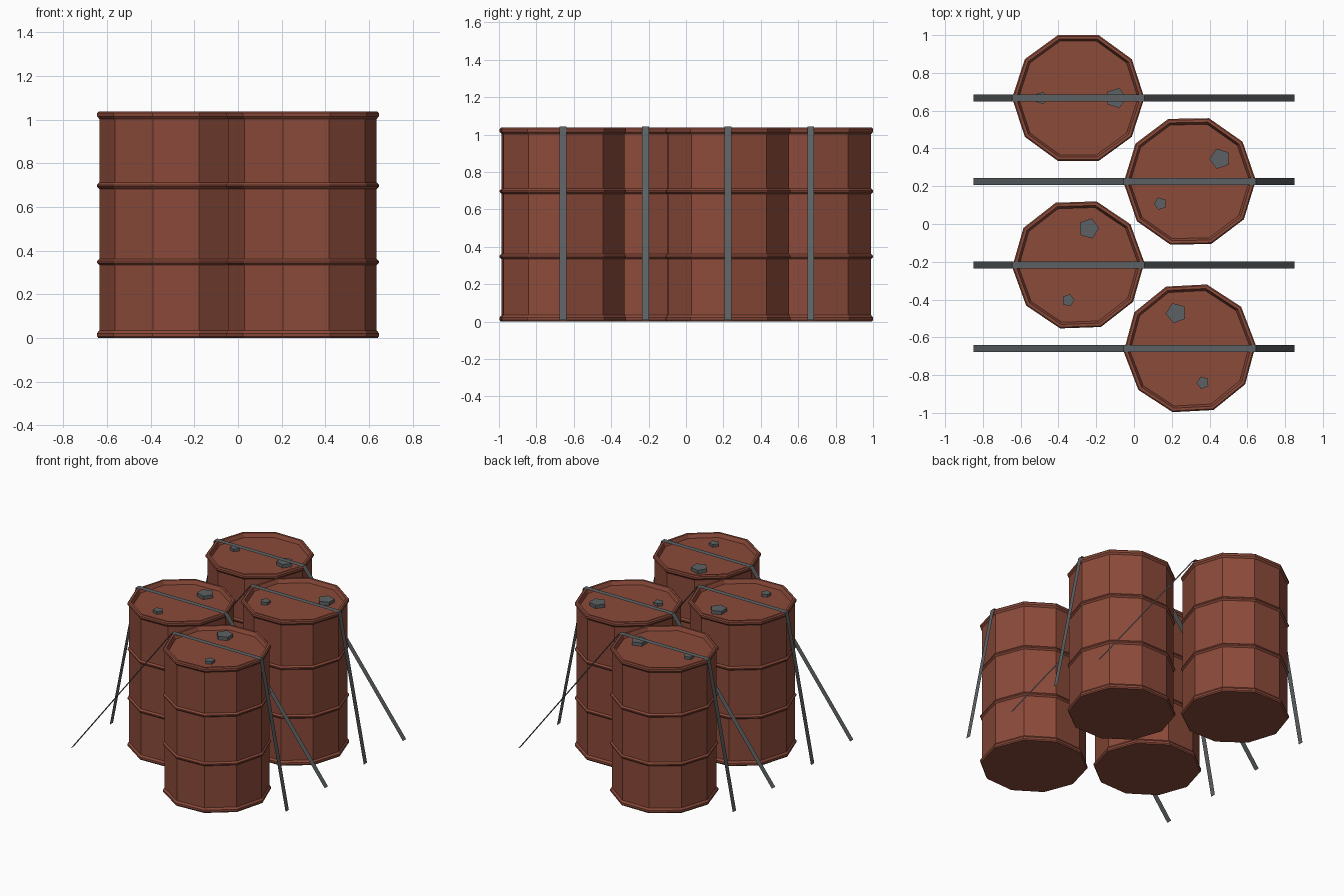
import bpy, bmesh
from math import cos, sin, pi, radians

if "Cube" in bpy.data.objects:
    bpy.data.objects.remove(bpy.data.objects["Cube"])


def material(name, rgb):
    m = bpy.data.materials.new(name)
    m.diffuse_color = (*rgb, 1)
    m.use_nodes = True
    m.node_tree.nodes["Principled BSDF"].inputs["Base Color"].default_value = m.diffuse_color
    return m


RUST = material("rust_paint", (0.26, 0.069, 0.042))
STEEL = material("grey_steel", (0.107, 0.12, 0.125))


def make_object(name, bm, mat):
    mesh = bpy.data.meshes.new(name)
    bm.to_mesh(mesh)
    bm.free()
    mesh.materials.append(mat)
    obj = bpy.data.objects.new(name, mesh)
    bpy.context.collection.objects.link(obj)
    return obj


def lathe(name, profile, sides, mat):
    """Turn an (radius, z) profile, listed bottom to top, with capped ends."""
    bm = bmesh.new()
    rings = [[bm.verts.new((r * cos(2 * pi * i / sides), r * sin(2 * pi * i / sides), z))
              for i in range(sides)] for r, z in profile]
    for low, high in zip(rings, rings[1:]):
        for i in range(sides):
            j = (i + 1) % sides
            bm.faces.new((low[i], low[j], high[j], high[i]))
    bm.faces.new(rings[0][::-1])
    bm.faces.new(rings[-1])
    return make_object(name, bm, mat)


def ribbon(name, path, y, width, mat):
    """Flat strap following an (x, z) path."""
    bm = bmesh.new()
    pairs = [[bm.verts.new((x, y + s * width / 2, z)) for s in (-1, 1)] for x, z in path]
    for a, b in zip(pairs, pairs[1:]):
        bm.faces.new((a[0], b[0], b[1], a[1]))
    return make_object(name, bm, mat)


# Drum outline: bottom rim, two rolled hoops, top rim, recessed lid
R, BODY, LID = 0.35, 0.34, 1.01
outline = [(0.344, 0.0), (R, 0.008), (R, 0.022), (BODY, 0.035)]
for z in (0.348, 0.697):
    outline += [(BODY, z - 0.014), (R, z - 0.004), (R, z + 0.004), (BODY, z + 0.014)]
outline += [(BODY, 1.003), (R, 1.015), (R, 1.03), (0.343, 1.037),
            (0.328, 1.037), (0.316, LID)]

for n in range(4):
    cx = -0.295 if n % 2 == 0 else 0.295
    cy = 0.667 - 0.4417 * n
    turn = radians(37 * n)

    drum = lathe(f"drum_{n + 1}", outline, 10, RUST)
    drum.location = (cx, cy, 0)
    drum.rotation_euler.z = turn

    # Large and small bungs on the lid
    for label, dist, r, h in (("large_bung", 0.2, 0.056, 0.024),
                              ("small_bung", -0.195, 0.034, 0.019)):
        bung = lathe(f"{label}_{n + 1}", [(r, LID - 0.005), (r, LID + h)], 5, STEEL)
        bung.location = (cx + dist * cos(turn), cy + dist * sin(turn), 0)
        bung.rotation_euler.z = turn

    # Tie-down strap from the ground, over the drum, back to the ground
    ribbon(f"strap_{n + 1}", [(-0.85, 0.008), (cx - R, 1.042), (cx + R, 1.042), (0.85, 0.008)],
           cy, 0.037, STEEL)
